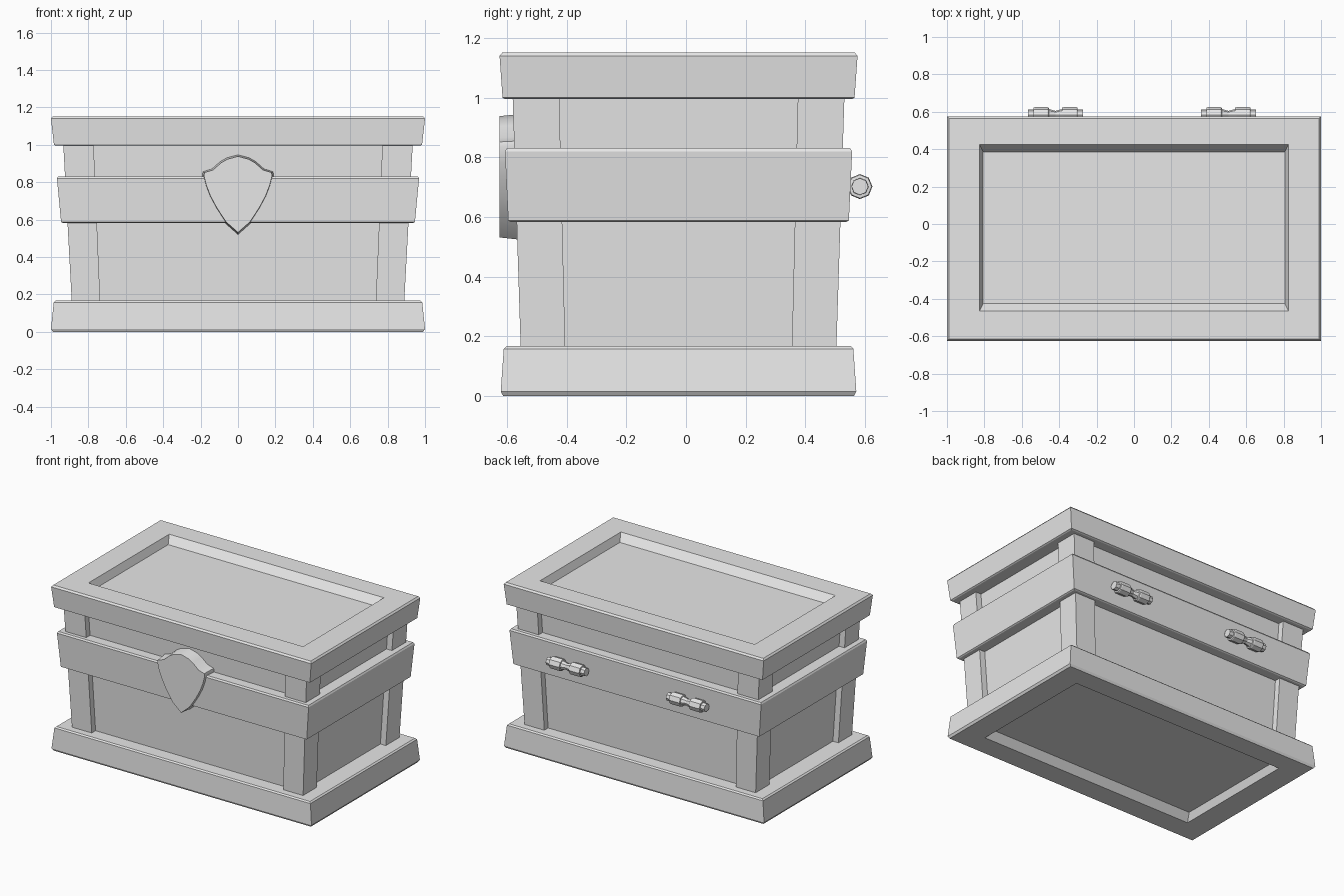
import bpy, bmesh, math

default = bpy.data.objects.get("Cube")
if default:
    bpy.data.objects.remove(default, do_unlink=True)

GREY = (0.8, 0.8, 0.8, 1.0)
mat = bpy.data.materials.new("plain_grey")
mat.use_nodes = True
mat.diffuse_color = GREY
mat.node_tree.nodes["Principled BSDF"].inputs["Base Color"].default_value = GREY

CY = -0.025          # depth centre of the box; the hinges stick out behind
CORNERS = [(-1, -1), (1, -1), (1, 1), (-1, 1)]


def loft(name, rings, smooth=None):
    """Bridge closed rings of points one after another and cap both ends."""
    bm = bmesh.new()
    loops = [[bm.verts.new(p) for p in ring] for ring in rings]
    for a, b in zip(loops, loops[1:]):
        n = len(a)
        for i in range(n):
            j = (i + 1) % n
            bm.faces.new((a[i], a[j], b[j], b[i]))
    bm.faces.new(loops[0][::-1])
    bm.faces.new(loops[-1])
    bmesh.ops.recalc_face_normals(bm, faces=bm.faces[:])
    mesh = bpy.data.meshes.new(name)
    bm.to_mesh(mesh)
    bm.free()
    mesh.materials.append(mat)
    obj = bpy.data.objects.new(name, mesh)
    bpy.context.collection.objects.link(obj)
    if smooth:
        bpy.ops.object.select_all(action='DESELECT')
        obj.select_set(True)
        bpy.context.view_layer.objects.active = obj
        bpy.ops.object.shade_smooth_by_angle(angle=math.radians(smooth))
    return obj


def rect(hx, hy, z, cx=0.0, cy=CY):
    return [(cx + sx * hx, cy + sy * hy, z) for sx, sy in CORNERS]


# Outer half sizes of the flaring body at a height
def body_x(z):
    return 0.88 + 0.054 * z


def body_y(z):
    return 0.524 + 0.032 * z


# Recessed body panels
Z_LOW, Z_HIGH, RECESS = 0.1, 1.06, 0.042
loft("body_panels", [rect(body_x(z) - RECESS, body_y(z) - RECESS, z) for z in (Z_LOW, Z_HIGH)])

# Corner posts
for sx, sy in CORNERS:
    rings = []
    for z in (Z_LOW, Z_HIGH):
        wx, wy = 0.075 + 0.006 * z, 0.074 + 0.004 * z
        rings.append(rect(wx, wy, z, sx * (body_x(z) - wx), CY + sy * (body_y(z) - wy)))
    loft(f"{'back' if sy > 0 else 'front'}_{'left' if sx > 0 else 'right'}_post", rings)

# Base plinth with a recessed underside
loft("base", [
    rect(0.806, 0.404, 0.05, cy=-0.02), rect(0.826, 0.444, 0, cy=-0.02),
    rect(0.99, 0.588, 0), rect(1, 0.596, 0.015),
    rect(0.985, 0.586, 0.158), rect(0.975, 0.577, 0.167)])

# Middle band
loft("middle_band", [
    rect(0.938, 0.562, 0.583), rect(0.946, 0.571, 0.588),
    rect(0.968, 0.582, 0.82), rect(0.962, 0.575, 0.831)])

# Lid with a recessed top
loft("lid", [
    rect(0.975, 0.58, 0.995), rect(0.984, 0.59, 1),
    rect(1, 0.6, 1.14), rect(0.99, 0.59, 1.152),
    rect(0.826, 0.444, 1.152, cy=-0.02), rect(0.806, 0.404, 1.1, cy=-0.02)])

# Shield-shaped lock plate, right half mirrored to the left
half = [(0.06, 0.932), (0.095, 0.912), (0.14, 0.872), (0.188, 0.857), (0.192, 0.84),
        (0.178, 0.785), (0.155, 0.725), (0.12, 0.66), (0.068, 0.58)]
outline = [(0, 0.948)] + half + [(0, 0.52)] + [(-x, z) for x, z in reversed(half)]
loft("lock_shield", [
    [(x * s, y, 0.75 + (z - 0.75) * s) for x, z in outline]
    for y, s in ((-0.52, 1.0), (-0.626, 0.95))], smooth=30)

# Turned eight-sided hinges
side = [(0.148, 0.028), (0.118, 0.029), (0.117, 0.039), (0.11, 0.042),
        (0.044, 0.042), (0.036, 0.039), (0.034, 0.031)]
profile = [(-x, r) for x, r in side] + [(0, 0.022)] + side[::-1]
for name, cx in (("right_hinge", -0.42), ("left_hinge", 0.505)):
    loft(name, [
        [(cx + x, 0.583 + r * math.cos(k * math.pi / 4), 0.702 + r * math.sin(k * math.pi / 4))
         for k in range(8)] for x, r in profile])
